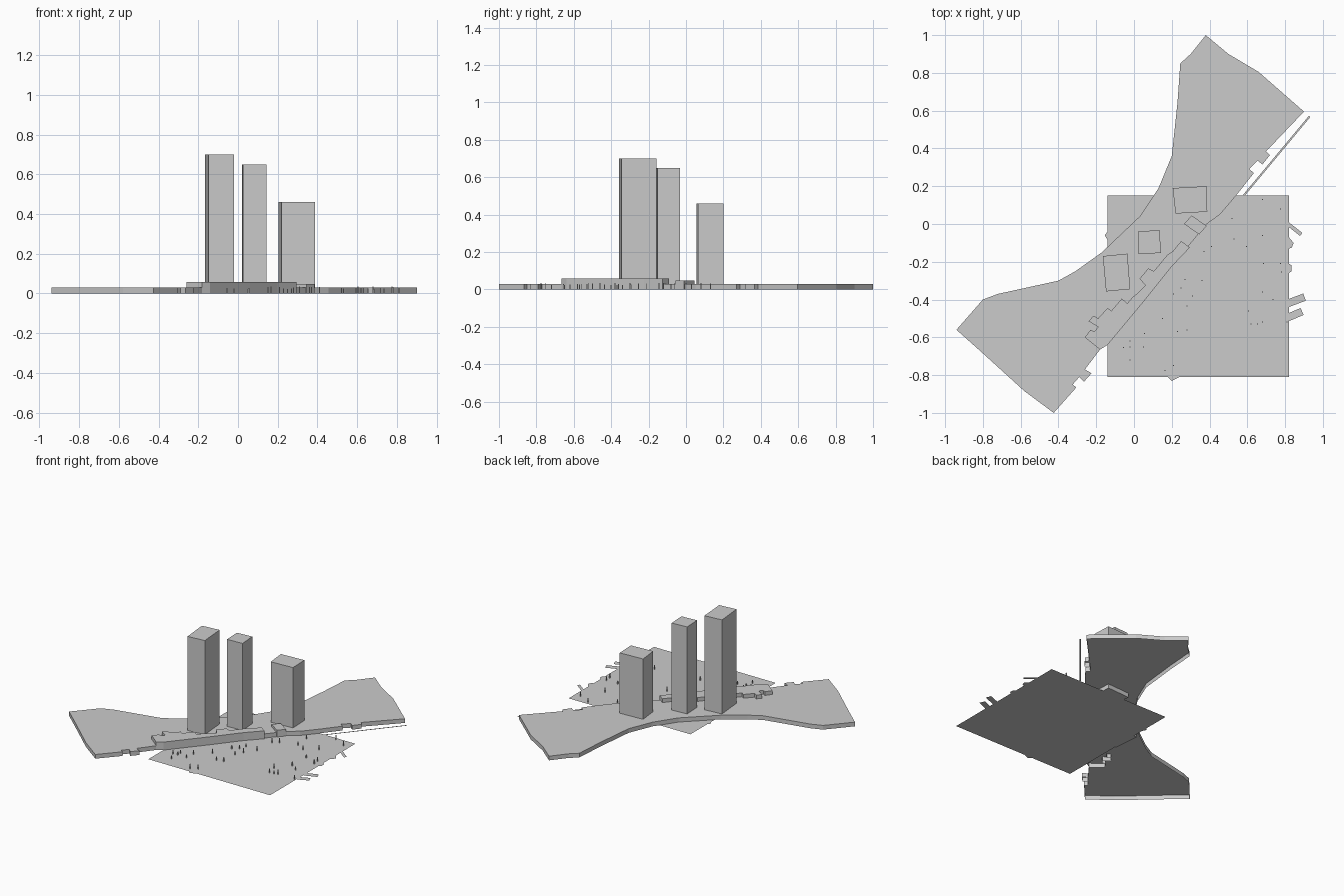
import bpy, bmesh, math, random
from mathutils import Vector

random.seed(4)


def finish(bm, name):
    me = bpy.data.meshes.new(name)
    bm.to_mesh(me)
    bm.free()
    ob = bpy.data.objects.new(name, me)
    bpy.context.collection.objects.link(ob)
    return ob


def prism(name, pts, z0=0.0, z1=0.0, closed=True):
    """Extrude an outline from z0 to z1; closed=False leaves the underside open."""
    bm = bmesh.new()
    base = bm.faces.new([bm.verts.new((x, y, z0)) for x, y in pts])
    base.normal_update()
    if base.normal.z < 0:
        base.normal_flip()
    if z1 > z0:
        top = bmesh.ops.extrude_face_region(bm, geom=[base], use_keep_orig=True)["geom"]
        bmesh.ops.translate(bm, vec=(0, 0, z1 - z0),
                            verts=[g for g in top if isinstance(g, bmesh.types.BMVert)])
        bmesh.ops.recalc_face_normals(bm, faces=bm.faces[:])
        if not closed:
            low = [f for f in bm.faces if all(abs(v.co.z - z0) < 1e-6 for v in f.verts)]
            bmesh.ops.delete(bm, geom=low, context='FACES_ONLY')
    return finish(bm, name)


def strip(name, a, b, width):
    """Flat rectangular strip lying on the ground between two points."""
    a, b = Vector(a), Vector(b)
    n = (b - a).orthogonal().normalized() * width / 2
    return prism(name, [tuple(p) for p in (a + n, b + n, b - n, a - n)])


# Curved site platform, open underneath, with notched waterfront edge
prism("platform", [
    (0.38, 1.0), (0.50, 0.90), (0.66, 0.805), (0.90, 0.595),
    (0.70, 0.385), (0.72, 0.365), (0.68, 0.315), (0.655, 0.335),
    (0.61, 0.29), (0.635, 0.27), (0.54, 0.15), (0.455, 0.05), (0.385, 0.0),
    (-0.145, -0.64), (-0.18, -0.665), (-0.26, -0.77), (-0.225, -0.79),
    (-0.265, -0.835), (-0.29, -0.81), (-0.325, -0.85), (-0.305, -0.865),
    (-0.425, -1.0), (-0.58, -0.885), (-0.80, -0.685), (-0.94, -0.56),
    (-0.80, -0.40), (-0.72, -0.37), (-0.40, -0.30), (-0.31, -0.25),
    (-0.17, -0.15), (0.03, 0.04), (0.13, 0.19), (0.20, 0.36),
    (0.23, 0.64), (0.245, 0.85), (0.30, 0.90)], 0, 0.03, closed=False)

# Stepped terraces along the waterfront
prism("terrace", [
    (-0.26, -0.60), (-0.18, -0.665), (-0.14, -0.64), (0.06, -0.40),
    (0.20, -0.225), (0.295, -0.125), (0.25, -0.09), (0.205, -0.145),
    (0.175, -0.165), (0.105, -0.25), (0.075, -0.235), (0.03, -0.29),
    (0.06, -0.325), (0.02, -0.365), (-0.005, -0.385), (-0.035, -0.42),
    (-0.065, -0.395), (-0.12, -0.46), (-0.14, -0.445), (-0.19, -0.50),
    (-0.215, -0.485), (-0.24, -0.515), (-0.19, -0.545), (-0.21, -0.57),
    (-0.23, -0.56)], 0, 0.057, closed=False)
prism("small_terrace", [(0.265, 0.0), (0.305, 0.045), (0.385, -0.01), (0.345, -0.055)],
      0, 0.048, closed=False)

# Three towers
towers = [
    (0.70, [(-0.165, -0.17), (-0.035, -0.157), (-0.02, -0.345), (-0.148, -0.357)]),
    (0.65, [(0.02, -0.04), (0.135, -0.032), (0.143, -0.153), (0.025, -0.16)]),
    (0.46, [(0.205, 0.19), (0.383, 0.20), (0.388, 0.065), (0.22, 0.055)])]
for i, (h, pts) in enumerate(towers):
    prism(f"tower_{i + 1}", pts, 0, h)

# Flat ground sheet
prism("ground_sheet", [(-0.14, -0.81), (0.82, -0.81), (0.82, 0.15), (-0.14, 0.15)])

# Long jetty and the path ends showing past the sheet
strip("jetty", (0.58, 0.15), (0.93, 0.57), 0.010)
strip("path_end_1", (0.815, 0.0), (0.885, -0.055), 0.02)
strip("path_end_2", (0.815, -0.42), (0.903, -0.387), 0.04)
strip("path_end_3", (0.815, -0.495), (0.89, -0.463), 0.04)
prism("path_end_4", [(0.82, -0.07), (0.845, -0.10), (0.835, -0.125), (0.82, -0.13)])
prism("path_end_5", [(0.82, -0.21), (0.835, -0.22), (0.835, -0.25), (0.82, -0.26)])
prism("path_end_6", [(0.18, -0.81), (0.20, -0.83), (0.24, -0.81)])
prism("path_end_7", [(-0.14, -0.04), (-0.155, -0.06), (-0.14, -0.085)])

# Thin posts scattered over the sheet
posts = [
    (-0.02, -0.62), (-0.02, -0.72), (-0.055, -0.655), (-0.02, -0.65), (0.05, -0.65),
    (0.055, -0.58), (0.165, -0.775), (0.21, -0.75), (0.15, -0.50), (0.23, -0.57),
    (0.28, -0.56), (0.28, -0.435), (0.21, -0.37), (0.25, -0.34), (0.27, -0.295),
    (0.31, -0.38), (0.36, -0.30), (0.37, -0.145), (0.41, -0.12), (0.53, -0.08),
    (0.52, 0.03), (0.595, -0.12), (0.68, 0.13), (0.775, 0.08), (0.68, -0.06),
    (0.685, -0.21), (0.775, -0.21), (0.78, -0.255), (0.68, -0.36), (0.735, -0.40),
    (0.62, -0.53), (0.655, -0.53), (0.68, -0.52), (0.605, -0.46), (0.81, -0.52)]
bm = bmesh.new()
for x, y in posts:
    h = random.uniform(0.022, 0.036)
    new = bmesh.ops.create_cube(bm, size=1)["verts"]
    bmesh.ops.scale(bm, vec=(0.005, 0.005, h), verts=new)
    bmesh.ops.translate(bm, vec=(x, y, h / 2), verts=new)
finish(bm, "posts")
